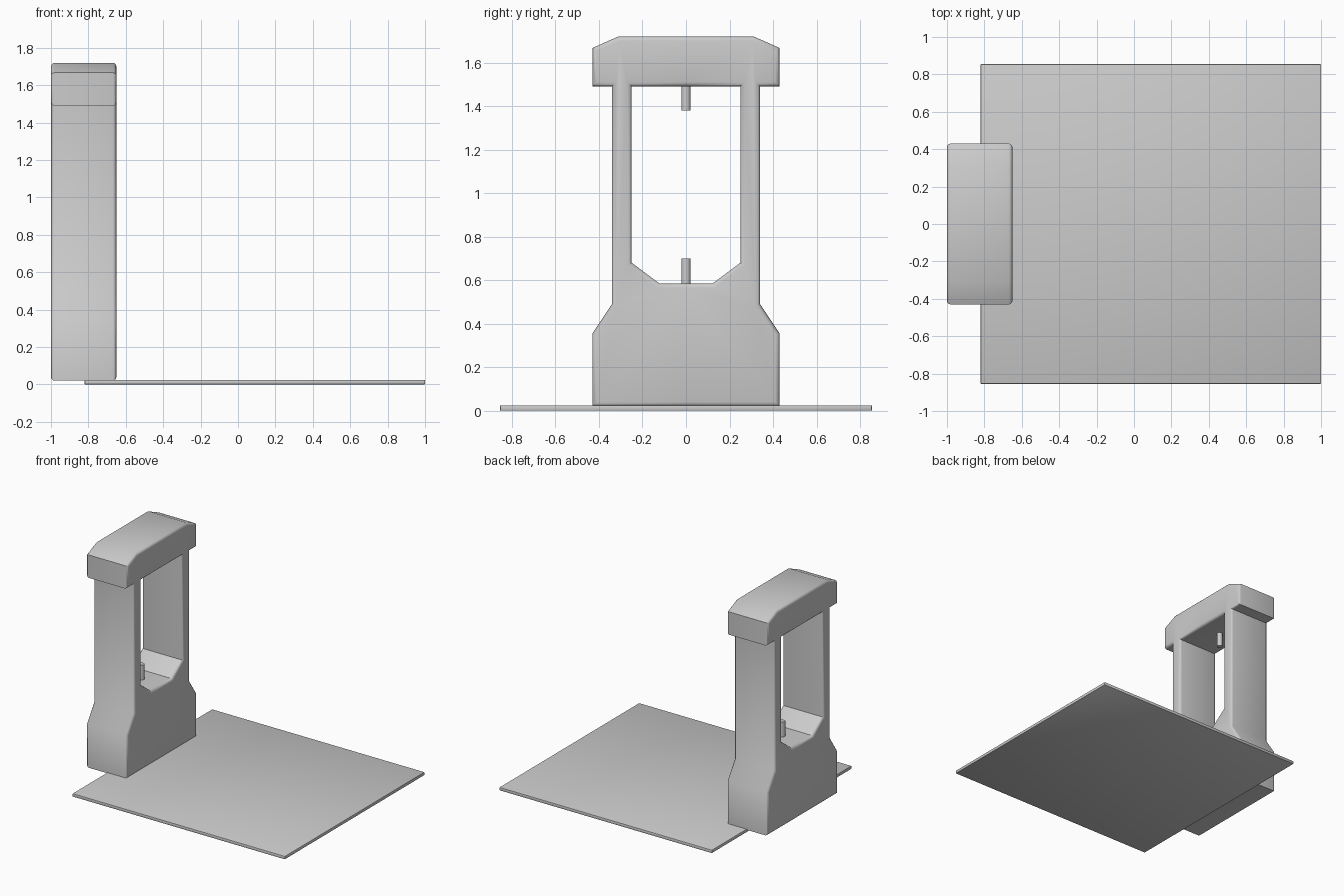
import bpy, bmesh

if "Cube" in bpy.data.objects:
    bpy.data.objects.remove(bpy.data.objects["Cube"])

def finish(name, bm):
    bmesh.ops.recalc_face_normals(bm, faces=bm.faces)
    mesh = bpy.data.meshes.new(name)
    bm.to_mesh(mesh)
    bm.free()
    ob = bpy.data.objects.new(name, mesh)
    bpy.context.collection.objects.link(ob)
    bpy.context.view_layer.objects.active = ob
    ob.select_set(True)
    bpy.ops.object.shade_smooth_by_angle(angle=0.6)
    ob.select_set(False)
    return ob

# Thin base plate with slightly softened edges
bm = bmesh.new()
bmesh.ops.create_cube(bm, size=1)
bmesh.ops.scale(bm, vec=(1.82, 1.71, 0.025), verts=bm.verts)
bmesh.ops.translate(bm, vec=(0.09, 0, 0.0125), verts=bm.verts)
bmesh.ops.bevel(bm, geom=bm.edges[:], offset=0.005, segments=2, profile=0.5, affect='EDGES')
finish("base_plate", bm)

# Upright frame: half profile (y, z), mirrored, with a window opening
half = [(0, 0.02), (0.43, 0.02), (0.43, 0.355), (0.34, 0.49), (0.34, 1.49),
        (0.43, 1.49), (0.43, 1.667), (0.31, 1.72), (0, 1.72),
        (0, 1.49), (0.25, 1.49), (0.25, 0.68), (0.123, 0.585), (0, 0.585)]
X0, X1 = -1.0, -0.65
bm = bmesh.new()
for s in (1, -1):
    rings = [[bm.verts.new((x, s * y, z)) for y, z in half] for x in (X0, X1)]
    for ring in rings:
        bm.faces.new(ring)
    for i in range(len(half)):
        j = (i + 1) % len(half)
        if half[i][0] or half[j][0]:
            bm.faces.new((rings[0][i], rings[0][j], rings[1][j], rings[1][i]))
bmesh.ops.remove_doubles(bm, verts=bm.verts, dist=1e-5)
bmesh.ops.recalc_face_normals(bm, faces=bm.faces)
# Round only the rims of the two broad faces
rims = [e for e in bm.edges
        if sum(abs(f.normal.x) > 0.9 for f in e.link_faces) == 1]
bmesh.ops.bevel(bm, geom=rims, offset=0.02, segments=3, profile=0.5, affect='EDGES')
finish("upright_frame", bm)

# Opposing pins inside the window
for name, z0, z1 in (("lower_pin", 0.57, 0.70), ("upper_pin", 1.38, 1.51)):
    bm = bmesh.new()
    bmesh.ops.create_cone(bm, cap_ends=True, segments=32, radius1=0.021,
                          radius2=0.021, depth=z1 - z0)
    bmesh.ops.translate(bm, vec=((X0 + X1) / 2, 0, (z0 + z1) / 2), verts=bm.verts)
    finish(name, bm)
